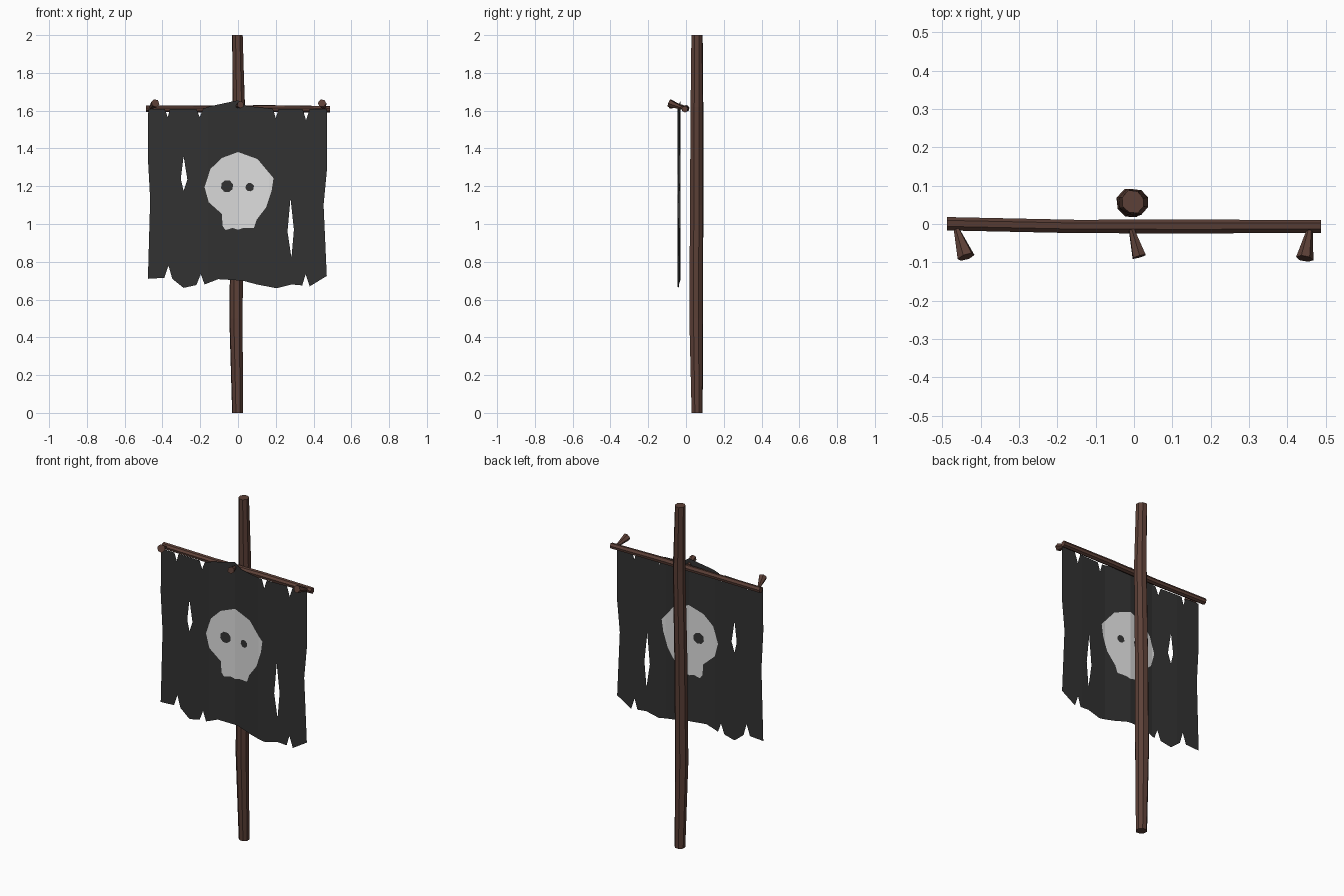
import bpy, bmesh, math, random
from mathutils import Vector
from mathutils.geometry import delaunay_2d_cdt

if "Cube" in bpy.data.objects:
    bpy.data.objects.remove(bpy.data.objects["Cube"])

random.seed(4)


def material(name, rgb):
    m = bpy.data.materials.new(name)
    m.diffuse_color = (*rgb, 1)
    m.use_nodes = True
    m.node_tree.nodes["Principled BSDF"].inputs["Base Color"].default_value = m.diffuse_color
    return m


WOOD = material("dark_wood", (0.107, 0.051, 0.038))
CLOTH = material("black_cloth", (0.032, 0.032, 0.032))
BONE = material("bone_white", (0.72, 0.72, 0.72))


def finish(bm, name, mats):
    mesh = bpy.data.meshes.new(name)
    bm.to_mesh(mesh)
    bm.free()
    for m in mats:
        mesh.materials.append(m)
    ob = bpy.data.objects.new(name, mesh)
    bpy.context.collection.objects.link(ob)
    return ob


def stick(name, rings, sides, jitter=0.0):
    """Roughly hewn faceted stick through (x, y, z, radius) rings."""
    bm = bmesh.new()
    axis = (Vector(rings[-1][:3]) - Vector(rings[0][:3])).normalized()
    side = axis.cross(Vector((0, 1, 0)))
    if side.length < 0.3:
        side = axis.cross(Vector((0, 0, 1)))
    side.normalize()
    up = axis.cross(side)
    wob = [1 + random.uniform(-jitter, jitter) for _ in range(sides)]
    loops = []
    for x, y, z, r in rings:
        loop = []
        for i in range(sides):
            a = math.tau * (i + 0.5) / sides
            rad = r * wob[i] * (1 + random.uniform(-jitter, jitter) * 0.5)
            loop.append(bm.verts.new(Vector((x, y, z)) + rad * (math.cos(a) * side + math.sin(a) * up)))
        loops.append(loop)
    for a, b in zip(loops, loops[1:]):
        for i in range(sides):
            j = (i + 1) % sides
            bm.faces.new((a[i], a[j], b[j], b[i]))
    bm.faces.new(loops[0])
    bm.faces.new(loops[-1])
    bmesh.ops.recalc_face_normals(bm, faces=bm.faces)
    return finish(bm, name, [WOOD])


# Upright pole, slightly bowed
stick("pole", [(0.0, 0.058, 0, 0.031), (-0.008, 0.053, 0.5, 0.038),
               (-0.004, 0.055, 1.1, 0.037), (0.006, 0.056, 1.62, 0.035),
               (-0.002, 0.057, 2.0, 0.031)], 8, 0.08)

# Cross bar
stick("cross_bar", [(-0.487, 0.001, 1.611, 0.018), (-0.15, -0.006, 1.609, 0.018),
                    (0.15, -0.006, 1.611, 0.019), (0.487, -0.006, 1.608, 0.017)], 7, 0.06)

# Three wooden pegs holding the cloth
for name, a, b in (("left_peg", (-0.462, -0.015, 1.615, 0.008), (-0.438, -0.086, 1.64, 0.023)),
                   ("middle_peg", (-0.006, -0.015, 1.622, 0.008), (0.014, -0.085, 1.632, 0.020)),
                   ("right_peg", (0.458, -0.015, 1.612, 0.008), (0.445, -0.090, 1.64, 0.023))):
    stick(name, [a, b], 6, 0.05)

# Ragged flag: outline, rips and emblem in (x, z)
outline = [(-.475, 1.61), (-.477, 1.35), (-.465, 1.13), (-.477, .71), (-.39, .715),
           (-.368, .78), (-.348, .71), (-.288, .662), (-.22, .677), (-.197, .735),
           (-.177, .68), (-.105, .708), (.025, .70), (.10, .68), (.205, .66),
           (.285, .68), (.34, .675), (.358, .735), (.38, .67), (.47, .725),
           (.453, 1.10), (.472, 1.30), (.472, 1.61), (.38, 1.61), (.36, 1.55),
           (.342, 1.61), (.215, 1.61), (.20, 1.56), (.185, 1.61), (.045, 1.625),
           (0, 1.655), (-.14, 1.625), (-.185, 1.61), (-.203, 1.565), (-.22, 1.61),
           (-.36, 1.61), (-.372, 1.565), (-.388, 1.61)]
rips = [[(-.288, 1.36), (-.303, 1.24), (-.288, 1.175), (-.268, 1.235)],
        [(.278, 1.138), (.262, .96), (.283, .82), (.296, .97)]]
skull = [(0, 1.381), (.103, 1.344), (.188, 1.243), (.178, 1.175), (.15, 1.09),
         (.098, 1.021), (.084, .979), (.03, .979), (0, .97), (-.028, .979),
         (-.066, .968), (-.082, .99), (-.085, 1.053), (-.155, 1.115),
         (-.177, 1.195), (-.146, 1.291), (-.087, 1.349)]


def disc(cx, cz, r):
    return [(cx + r * math.cos(math.tau * i / 8 + 0.3), cz + r * math.sin(math.tau * i / 8 + 0.3))
            for i in range(8)]


eyes = [disc(-.058, 1.2, .033), disc(.062, 1.195, .023)]
folds = [(-.6, -.033), (-.33, -.036), (-.16, -.044), (0, -.028), (.165, -.044), (.33, -.036), (.6, -.032)]


def fold_y(x):
    for (x0, y0), (x1, y1) in zip(folds, folds[1:]):
        if x <= x1:
            return y0 + (y1 - y0) * (x - x0) / (x1 - x0)
    return folds[-1][1]


def inside(p, poly):
    hit = False
    for (ax, az), (bx, bz) in zip(poly, poly[1:] + poly[:1]):
        if (az > p[1]) != (bz > p[1]) and p[0] < ax + (bx - ax) * (p[1] - az) / (bz - az):
            hit = not hit
    return hit


pts, edges = [], []
for poly in [outline, skull] + rips + eyes:
    n = len(pts)
    pts += [Vector(p) for p in poly]
    edges += [(n + i, n + (i + 1) % len(poly)) for i in range(len(poly))]
for x, _ in folds[1:-1]:
    edges.append((len(pts), len(pts) + 1))
    pts += [Vector((x, .5)), Vector((x, 1.8))]
co, _, tris = delaunay_2d_cdt(pts, edges, [], 0, 1e-5)[:3]

bm = bmesh.new()
vs = [bm.verts.new((p.x, fold_y(p.x), p.y)) for p in co]
for t in tris:
    c = sum((co[i] for i in t), Vector((0, 0))) / len(t)
    if not inside(c, outline) or any(inside(c, r) for r in rips):
        continue
    f = bm.faces.new([vs[i] for i in t])
    f.material_index = int(inside(c, skull) and not any(inside(c, e) for e in eyes))
bm.normal_update()
for f in bm.faces:
    if f.normal.y > 0:
        f.normal_flip()
bmesh.ops.delete(bm, geom=[v for v in bm.verts if not v.link_faces], context='VERTS')
finish(bm, "ragged_flag", [CLOTH, BONE])
